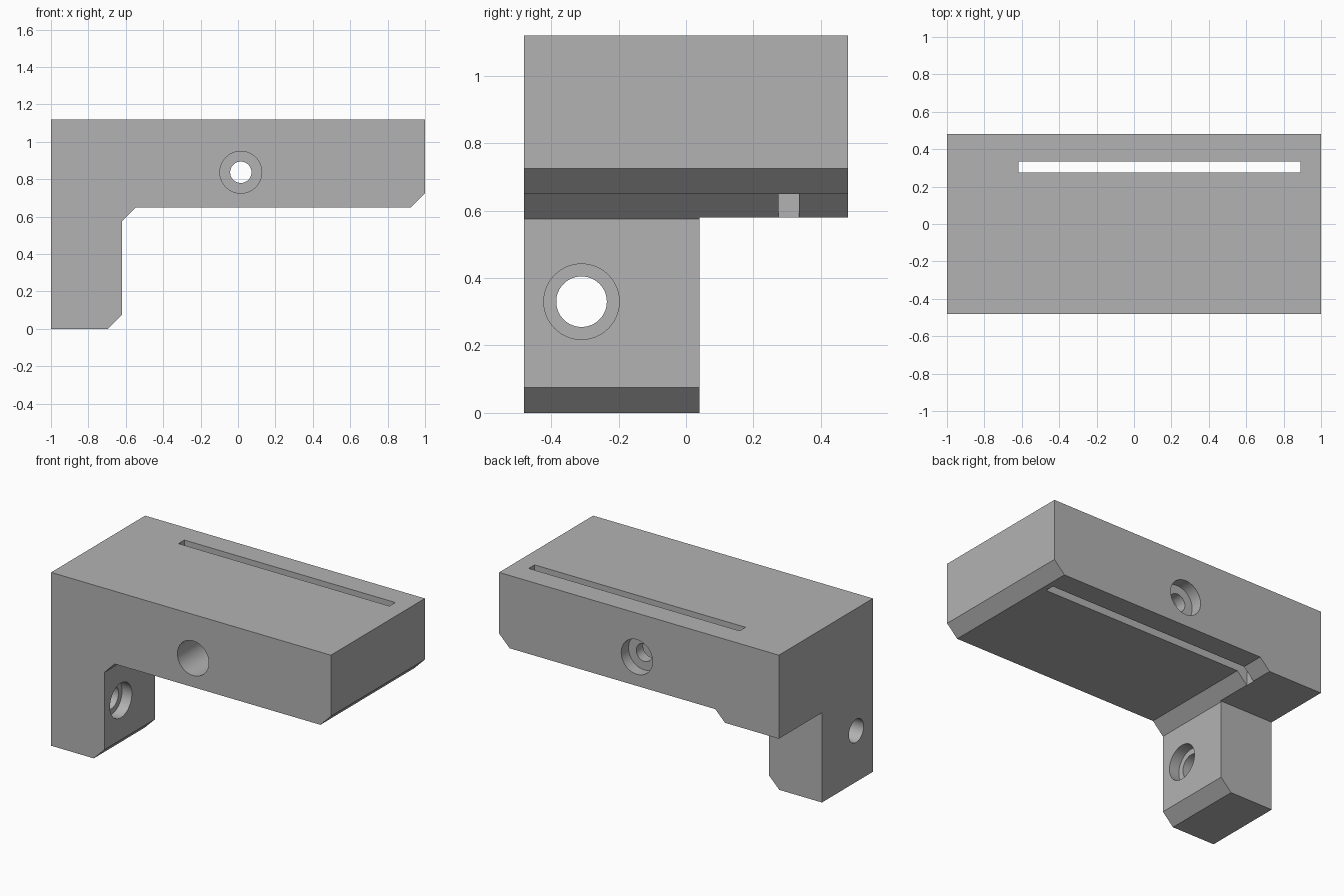
import bpy, bmesh
from math import radians
from mathutils import Matrix

default = bpy.data.objects.get("Cube")
if default:
    bpy.data.objects.remove(default, do_unlink=True)

HALF_DEPTH, TOP = 0.48, 1.12

grey = bpy.data.materials.new("plain grey")
grey.use_nodes = True
grey.diffuse_color = (0.45, 0.45, 0.45, 1)
grey.node_tree.nodes["Principled BSDF"].inputs["Base Color"].default_value = (0.45, 0.45, 0.45, 1)


def to_object(name, bm):
    bmesh.ops.recalc_face_normals(bm, faces=bm.faces)
    mesh = bpy.data.meshes.new(name)
    bm.to_mesh(mesh)
    bm.free()
    obj = bpy.data.objects.new(name, mesh)
    bpy.context.collection.objects.link(obj)
    mesh.materials.append(grey)
    return obj


def extrude_profile(name, points, y0, y1):
    bm = bmesh.new()
    face = bm.faces.new([bm.verts.new((x, y0, z)) for x, z in points])
    grown = bmesh.ops.extrude_face_region(bm, geom=[face])["geom"]
    verts = [g for g in grown if isinstance(g, bmesh.types.BMVert)]
    bmesh.ops.translate(bm, verts=verts, vec=(0, y1 - y0, 0))
    return to_object(name, bm)


def box(name, x0, x1, y0, y1, z0, z1):
    return extrude_profile(name, [(x0, z0), (x1, z0), (x1, z1), (x0, z1)], y0, y1)


def cylinder(name, axis, start, end, u, z, radius):
    """Cylinder along x or y; u is its place on the other level axis."""
    mid = (start + end) / 2
    if axis == "X":
        place = Matrix.Translation((mid, u, z)) @ Matrix.Rotation(radians(90), 4, "Y")
    else:
        place = Matrix.Translation((u, mid, z)) @ Matrix.Rotation(radians(90), 4, "X")
    bm = bmesh.new()
    bmesh.ops.create_cone(bm, cap_ends=True, segments=64, radius1=radius,
                          radius2=radius, depth=end - start, matrix=place)
    return to_object(name, bm)


def cut(target, cutter):
    mod = target.modifiers.new("cut", "BOOLEAN")
    mod.operation = "DIFFERENCE"
    mod.solver = "EXACT"
    mod.object = cutter
    bpy.context.view_layer.objects.active = target
    bpy.ops.object.modifier_apply(modifier=mod.name)
    bpy.data.objects.remove(cutter, do_unlink=True)


# L-shaped body with chamfered tips and inner corner
profile = [(-1, 0), (-0.695, 0), (-0.62, 0.075), (-0.62, 0.575), (-0.545, 0.65),
           (0.925, 0.65), (1, 0.725), (1, TOP), (-1, TOP)]
bracket = extrude_profile("bracket_body", profile, -HALF_DEPTH, HALF_DEPTH)

# Leg only fills the front part of the depth
cut(bracket, box("leg_trim", -1.2, -0.4, 0.04, 0.7, -0.2, 0.58))

# Long clamping slot through the slab
cut(bracket, box("slot_cutter", -0.618, 0.89, 0.275, 0.335, 0.3, 1.3))

# Clamp screw hole with deep front bore and shallow back recess
cut(bracket, cylinder("screw_hole", "Y", -0.7, 0.7, 0.015, 0.837, 0.057))
cut(bracket, cylinder("front_bore", "Y", -0.7, 0.17, 0.015, 0.837, 0.112))
cut(bracket, cylinder("back_recess", "Y", 0.405, 0.7, 0.015, 0.837, 0.112))

# Leg mounting hole with a recess on its inner side
cut(bracket, cylinder("leg_hole", "X", -1.2, -0.4, -0.31, 0.33, 0.075))
cut(bracket, cylinder("leg_recess", "X", -0.69, -0.4, -0.31, 0.33, 0.112))

# Smooth bore walls, crisp edges elsewhere
bpy.ops.object.select_all(action="DESELECT")
bracket.select_set(True)
bpy.context.view_layer.objects.active = bracket
bpy.ops.object.shade_smooth_by_angle(angle=radians(30))
